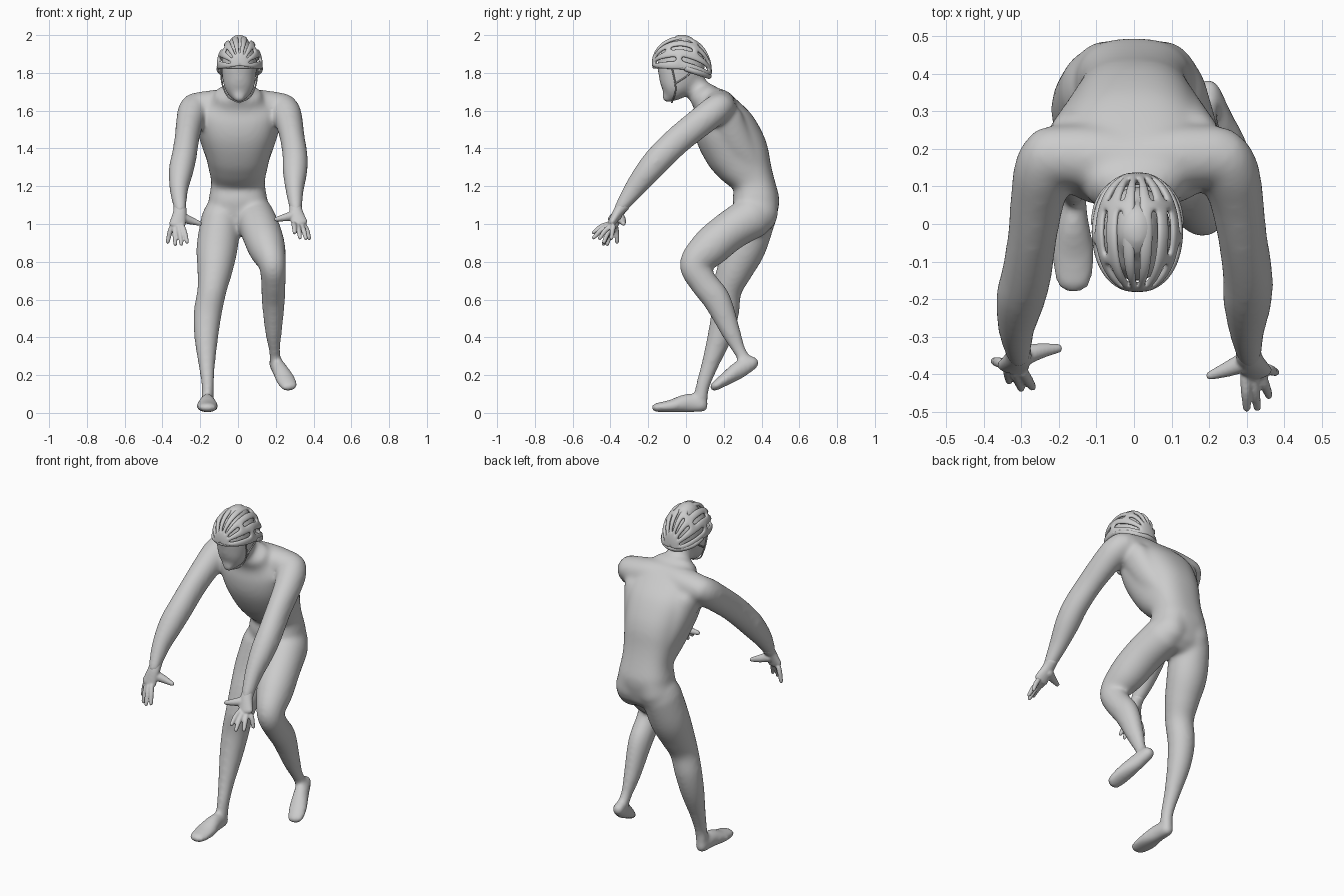
import bpy, bmesh
from math import sin, cos, pi, radians
from mathutils import Vector


def smooth_path(pts, steps=6):
    """Catmull-Rom through (x, y, z, half_width, half_depth) points."""
    p = [pts[0]] + list(pts) + [pts[-1]]
    out = []
    for i in range(1, len(p) - 2):
        for s in range(steps):
            t = s / steps
            out.append([0.5 * (2 * b + (c - a) * t + (2 * a - 5 * b + 4 * c - d) * t * t
                               + (3 * b - a - 3 * c + d) * t ** 3)
                        for a, b, c, d in zip(p[i - 1], p[i], p[i + 1], p[i + 2])])
    return out + [list(pts[-1])]


def loft(bm, pts, sides=24, box=1.0):
    """Closed tube of (super)elliptical sections with rounded ends."""
    path = smooth_path(pts)
    pos = [Vector(q[:3]) for q in path]
    n = len(path)
    along = (pos[-1] - pos[0]).normalized()
    ref = Vector((1, 0, 0)) if abs(along.x) < 0.8 else Vector((0, 0, 1))
    sections = []
    for i, q in enumerate(path):
        t = (pos[min(i + 1, n - 1)] - pos[max(i - 1, 0)]).normalized()
        r = ref if abs(ref.dot(t)) < 0.95 else Vector((0, 0, 1))
        side = (r - t * r.dot(t)).normalized()
        sec = (pos[i], side, t.cross(side), q[3], q[4])
        caps = []
        if i in (0, n - 1):
            d = t if i else -t
            k0 = min(q[3], q[4])
            for ang in (30, 60, 85):
                k = cos(radians(ang))
                caps.append((pos[i] + d * k0 * sin(radians(ang)), side, sec[2], q[3] * k, q[4] * k))
        sections += caps[::-1] + [sec] if i == 0 else [sec] + caps

    def power(v):
        return abs(v) ** box * (1 if v > 0 else -1)
    rings = []
    for c, s, u, a, b in sections:
        rings.append([bm.verts.new(c + s * a * power(cos(2 * pi * k / sides))
                                   + u * b * power(sin(2 * pi * k / sides))) for k in range(sides)])
    faces = [bm.faces.new(rings[0][::-1]), bm.faces.new(rings[-1])]
    for r0, r1 in zip(rings, rings[1:]):
        for k in range(sides):
            j = (k + 1) % sides
            faces.append(bm.faces.new((r0[k], r0[j], r1[j], r1[k])))
    bmesh.ops.recalc_face_normals(bm, faces=faces)


def make_object(name, bm):
    for f in bm.faces:
        f.smooth = True
    me = bpy.data.meshes.new(name)
    bm.to_mesh(me)
    bm.free()
    ob = bpy.data.objects.new(name, me)
    bpy.context.collection.objects.link(ob)
    return ob


def lofted(name, tubes, voxel=None, iterations=0, sides=24, boxy=()):
    bm = bmesh.new()
    for t in tubes:
        loft(bm, t, sides)
    for t in boxy:
        loft(bm, t, 40, 0.82)
    ob = make_object(name, bm)
    if voxel:
        m = ob.modifiers.new("fuse", 'REMESH')
        m.mode = 'VOXEL'
        m.voxel_size = voxel
        m.use_smooth_shade = True
        s = ob.modifiers.new("soften", 'SMOOTH')
        s.factor = 0.5
        s.iterations = iterations
    return ob


# Torso and neck, leaning forward; torso sections are slightly squared
torso = [(0, .37, 1.05, .15, .112), (0, .37, 1.13, .155, .124),
         (0, .357, 1.22, .142, .112), (0, .305, 1.32, .16, .15), (0, .26, 1.4, .178, .167),
         (0, .2, 1.51, .202, .162), (0, .148, 1.61, .2, .122), (0, .11, 1.66, .14, .085)]
neck = [(0, .13, 1.63, .09, .085), (.003, .075, 1.695, .067, .069), (.006, .02, 1.77, .066, .066)]
# Shoulder yoke, running across (half height, half depth)
yoke = [(-.225, .182, 1.622, .074, .08), (-.11, .178, 1.634, .078, .085), (0, .165, 1.639, .078, .088),
        (.11, .178, 1.634, .078, .085), (.225, .182, 1.622, .074, .08)]
# Back muscles and buttocks, mirrored
padding = []
for s in (1, -1):
    padding.append([(s * .085, .355, 1.3, .06, .068), (s * .13, .275, 1.43, .065, .082),
                    (s * .17, .215, 1.56, .065, .085)])
    padding.append([(s * .06, .38, 1.13, .09, .107), (s * .075, .375, 1.05, .1, .113)])
# Head: chin to crown
head = [(.006, -.097, 1.672, .036, .032), (.006, -.082, 1.69, .059, .057), (.006, -.063, 1.725, .079, .088),
        (.006, -.039, 1.78, .09, .12), (.006, -.025, 1.84, .094, .126),
        (.006, -.02, 1.9, .088, .115), (.006, -.015, 1.945, .06, .08)]
# Arms share a side profile (y, z, half width, half depth); x differs per side
arm_profile = [(.175, 1.617, .08, .077), (.135, 1.587, .08, .08), (.07, 1.535, .073, .078),
               (-.03, 1.455, .066, .076), (-.13, 1.36, .067, .074), (-.2, 1.28, .066, .069),
               (-.28, 1.178, .049, .054), (-.35, 1.08, .034, .034)]


def arm(xs):
    return [(x,) + p for x, p in zip(xs, arm_profile)]


left_arm = arm((.235, .255, .272, .288, .302, .302, .3, .306))
right_arm = arm((-.228, -.242, -.256, -.27, -.285, -.302, -.313, -.306))
# Standing leg and foot
standing_leg = [(-.09, .36, 1.03, .105, .115), (-.11, .315, .88, .11, .11), (-.122, .26, .76, .095, .096),
                (-.138, .217, .65, .078, .079), (-.16, .207, .53, .075, .074), (-.168, .177, .4, .064, .065),
                (-.165, .125, .25, .044, .046), (-.16, .088, .14, .033, .038), (-.162, .082, .08, .034, .036)]
standing_foot = [(-.163, .084, .04, .036, .039), (-.162, .01, .052, .042, .051),
                 (-.162, -.08, .036, .06, .034), (-.16, -.159, .028, .048, .025)]
# Lifted leg and foot
lifted_leg = [(.088, .357, 1.04, .103, .115), (.12, .235, .965, .106, .107), (.153, .125, .873, .099, .104),
              (.182, .046, .785, .073, .081), (.187, .093, .69, .065, .075), (.187, .165, .595, .062, .074),
              (.188, .237, .43, .045, .052), (.193, .28, .335, .031, .036), (.197, .312, .28, .032, .034)]
lifted_foot = [(.196, .352, .265, .036, .038), (.222, .28, .227, .042, .048),
               (.252, .205, .176, .053, .035), (.273, .151, .139, .047, .025)]
lofted("body", [neck, yoke, head, left_arm, right_arm, standing_leg, standing_foot,
                lifted_leg, lifted_foot] + padding, 0.01, 24, boxy=[torso])


# Hands: palm, four fingers and thumb
def hand(name, palm, fingers, thumb):
    tubes = [palm]
    for base, tip in fingers:
        mid = [(a + b) / 2 for a, b in zip(base, tip)]
        mid[2] += .008
        tubes.append([(*base, .014, .014), (*mid, .0135, .0135), (*tip, .0105, .0105)])
    tubes.append([(*p, k, k) for p, k in zip(thumb, (.028, .021, .012))])
    lofted(name, tubes, 0.005, 4, 16)


hand("left_hand",
     [(.304, -.33, 1.1, .033, .034), (.308, -.36, 1.062, .036, .028), (.325, -.393, 1.005, .044, .021)],
     [((.296, -.41, 1.0), (.3, -.49, .955)), ((.316, -.412, .99), (.328, -.488, .928)),
      ((.338, -.402, .985), (.359, -.456, .925)), ((.355, -.385, .985), (.377, -.395, .925))],
     [(.298, -.365, 1.045), (.252, -.385, 1.035), (.203, -.403, 1.025)])
hand("right_hand",
     [(-.308, -.33, 1.1, .033, .034), (-.308, -.355, 1.06, .036, .028), (-.322, -.378, .995, .044, .021)],
     [((-.294, -.395, .985), (-.27, -.434, .905)), ((-.314, -.395, .98), (-.3, -.437, .894)),
      ((-.335, -.385, .975), (-.332, -.417, .894)), ((-.352, -.37, .98), (-.372, -.365, .905))],
     [(-.298, -.352, 1.035), (-.25, -.338, 1.018), (-.202, -.331, 1.002)])

# Helmet shell: half ellipsoid with poles at brow and nape, long vents left open
bm = bmesh.new()
slots, rows = 7, 16
us = [0.0]
for k in range(2 * slots + 1):
    us.append(us[-1] + (1.0 if k % 2 else 1.9))
us = [-.04 * pi + 1.08 * pi * u / us[-1] for u in us]
grid = []
for u in us:
    col = []
    for j in range(rows + 1):
        v = pi * j / rows
        w = max(sin(v), 0) ** .85
        y = -.16 * cos(v)
        z = 1.838 + .162 * w * sin(u) - .045 * max(0, y / .16) * (1 - .8 * max(0, sin(u)) * w)
        col.append(bm.verts.new((.009 + .124 * w * cos(u), -.022 + y, z)))
    grid.append(col)
bridges = {0: (7,), 1: (5, 10), 2: (10,), 3: (8,)}
for i in range(len(us) - 1):
    s = i // 2
    for j in range(rows):
        vent = i % 2 and 2 <= j <= 13 and j not in bridges[min(s, slots - 1 - s)]
        if not vent:
            bm.faces.new((grid[i][j], grid[i][j + 1], grid[i + 1][j + 1], grid[i + 1][j]))
bmesh.ops.remove_doubles(bm, verts=bm.verts[:], dist=1e-4)
helmet = make_object("helmet_shell", bm)
sol = helmet.modifiers.new("thickness", 'SOLIDIFY')
sol.thickness = .02
sol.offset = -1
sub = helmet.modifiers.new("round", 'SUBSURF')
sub.levels = sub.render_levels = 2

# Rear cradle and lower rim of the helmet
arc = [pi * k / 8 for k in range(9)]
lofted("helmet_cradle", [[(.009 + .108 * cos(t), .005 + .115 * sin(t), 1.822 - .038 * sin(t), .016, .016)
                          for t in arc]], sides=12)
lofted("helmet_rim", [[(.009 + .112 * cos(t), -.02 - .148 * sin(t), 1.832, .01, .01)
                       for t in arc]], sides=12)

# Chin straps, mirrored
straps = []
for s in (1, -1):
    def at(x, y, z):
        return (.006 + s * x, y, z, .004, .004)
    straps.append([at(.098, -.075, 1.83), at(.093, -.06, 1.76), at(.079, -.055, 1.71),
                   at(.052, -.065, 1.668), at(0, -.075, 1.643)])
    straps.append([at(.1, .045, 1.82), at(.093, 0, 1.78), at(.09, -.055, 1.745)])
lofted("chin_straps", straps, sides=8)
